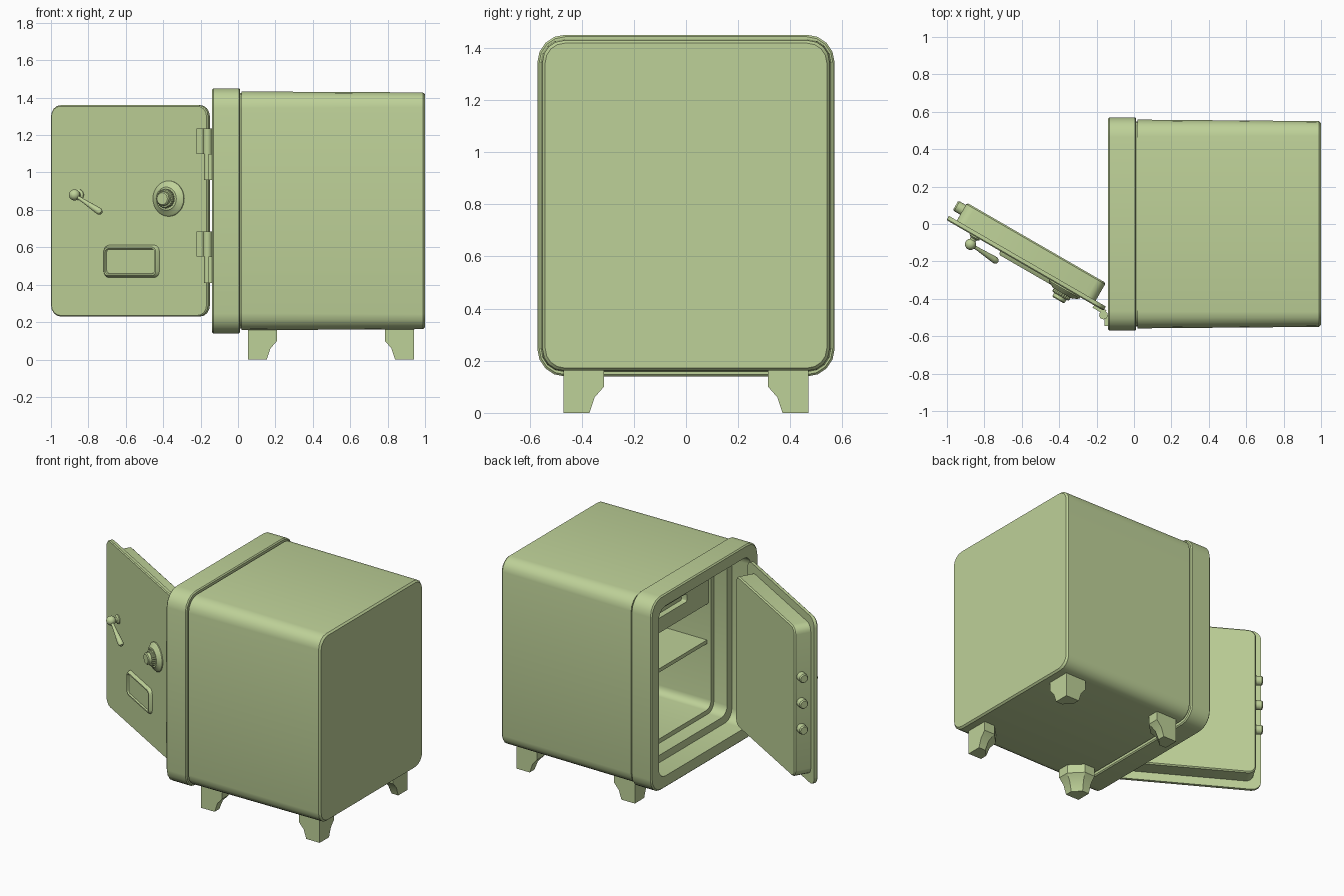
import bpy, bmesh, math
from mathutils import Matrix, Vector

if "Cube" in bpy.data.objects:
    bpy.data.objects.remove(bpy.data.objects["Cube"])

paint = bpy.data.materials.new("sage_green")
paint.diffuse_color = (0.515, 0.638, 0.314, 1)
paint.use_nodes = True
paint.node_tree.nodes["Principled BSDF"].inputs["Base Color"].default_value = paint.diffuse_color

# Door frame of reference: X runs from hinge to free edge, Y points outward
DOOR = Matrix.Translation((-0.163, -0.487, 0)) @ Matrix.Rotation(math.radians(150), 4, 'Z')
ID = Matrix.Identity(4)


def finish(name, bm, angle=32):
    bmesh.ops.recalc_face_normals(bm, faces=bm.faces)
    me = bpy.data.meshes.new(name)
    bm.to_mesh(me)
    bm.free()
    me.materials.append(paint)
    ob = bpy.data.objects.new(name, me)
    bpy.context.collection.objects.link(ob)
    bpy.ops.object.select_all(action='DESELECT')
    ob.select_set(True)
    bpy.context.view_layer.objects.active = ob
    bpy.ops.object.shade_smooth_by_angle(angle=math.radians(angle))
    return ob


def loft(name, rings, mat=ID):
    """Skin a list of equal-length point rings and cap both ends."""
    bm = bmesh.new()
    loops = [[bm.verts.new(mat @ Vector(p)) for p in ring] for ring in rings]
    n = len(loops[0])
    for a, b in zip(loops, loops[1:]):
        for i in range(n):
            j = (i + 1) % n
            bm.faces.new((a[i], a[j], b[j], b[i]))
    bm.faces.new(loops[0])
    bm.faces.new(loops[-1])
    return finish(name, bm)


def rrect(a0, a1, z0, z1, r, seg=4):
    pts = []
    corners = ((a1 - r, z1 - r), (a0 + r, z1 - r), (a0 + r, z0 + r), (a1 - r, z0 + r))
    for k, (ca, cz) in enumerate(corners):
        for i in range(seg + 1):
            t = math.pi / 2 * (k + i / seg)
            pts.append((ca + r * math.cos(t), cz + r * math.sin(t)))
    return pts


def along_x(x, half, z0, z1, r):
    return [(x, a, z) for a, z in rrect(-half, half, z0, z1, r)]


def along_y(y, a0, a1, z0, z1, r):
    return [(a, y, z) for a, z in rrect(a0, a1, z0, z1, r)]


def turned(name, start, direction, profile, mat=ID, sides=24, knurl=1.0):
    """Turn (radius, distance) pairs about a line."""
    rot = Vector(direction).to_track_quat('Z', 'Y').to_matrix()
    rings = []
    for r, h in profile:
        ring = []
        for i in range(sides):
            t = 2 * math.pi * i / sides
            rr = r * (knurl if i % 2 else 1)
            ring.append(Vector(start) + rot @ Vector((rr * math.cos(t), rr * math.sin(t), h)))
        rings.append(ring)
    return loft(name, rings, mat)


def box(name, lo, hi, mat=ID):
    return loft(name, [[(lo[0], lo[1], z), (hi[0], lo[1], z), (hi[0], hi[1], z), (lo[0], hi[1], z)]
                       for z in (lo[2], hi[2])], mat)


# Cabinet: inner chamber, stepped jamb, front frame, groove, outer body
loft("safe_cabinet", [along_x(*s) for s in (
    (0.92, 0.41, 0.30, 1.29, 0.05), (0.10, 0.41, 0.30, 1.29, 0.05),
    (0.10, 0.44, 0.27, 1.32, 0.06), (0.0, 0.44, 0.27, 1.32, 0.06),
    (0.0, 0.49, 0.22, 1.37, 0.07), (-0.14, 0.49, 0.22, 1.37, 0.07),
    (-0.14, 0.562, 0.148, 1.442, 0.10), (-0.132, 0.57, 0.14, 1.45, 0.105),
    (0.005, 0.57, 0.14, 1.45, 0.105), (0.012, 0.563, 0.147, 1.443, 0.10),
    (0.012, 0.548, 0.165, 1.425, 0.085), (0.02, 0.548, 0.165, 1.425, 0.085),
    (0.02, 0.558, 0.157, 1.433, 0.09), (0.988, 0.55, 0.162, 1.428, 0.08),
    (1.0, 0.54, 0.172, 1.418, 0.075))])

# Feet: flared corner blocks, inner corner cut off
for sx in (-1, 1):
    for sy in (-1, 1):
        place = Matrix.Translation((0.497 + sx * 0.443, sy * 0.47, 0)) @ Matrix.Diagonal((-sx, -sy, 1, 1))
        loft("foot", [[(0, 0, z), (w, 0, z), (w, w * 0.5, z), (w * 0.5, w, z), (0, w, z)]
                      for w, z in ((0.10, 0), (0.12, 0.06), (0.155, 0.10), (0.155, 0.17))], place)

# Shelf and drawer with a recessed pull
box("shelf", (0.13, -0.41, 0.725), (0.92, 0.41, 0.75))
loft("drawer", [along_x(*s) for s in (
    (0.92, 0.41, 1.0, 1.29, 0.004), (0.12, 0.41, 1.0, 1.29, 0.004),
    (0.12, 0.18, 1.10, 1.155, 0.01), (0.16, 0.18, 1.10, 1.155, 0.01))])

# Door plate and thick inner slab
loft("door_plate", [along_y(y, 0.012 + i, 0.981 - i, 0.23 + i, 1.36 - i, 0.06 - i)
                    for y, i in ((-0.046, 0), (-0.026, 0), (-0.02, 0.006))], DOOR)
loft("door_slab", [along_y(y, 0.075 + i, 0.932 - i, 0.285 + i, 1.305 - i, 0.05 - i)
                   for y, i in ((-0.04, 0), (-0.147, 0), (-0.155, 0.008))], DOOR)

# Locking bolts
for z in (0.62, 0.795, 0.97):
    turned("lock_bolt", (0.92, -0.112, z), (1, 0, 0),
           ((0.03, 0), (0.03, 0.05), (0.024, 0.058)), DOOR, 16)

# Combination dial
turned("dial_base", (0.25, -0.022, 0.86), (0, 1, 0),
       ((0.095, 0), (0.095, 0.008), (0.085, 0.018), (0.065, 0.026), (0.062, 0.03)), DOOR, 32)
turned("dial_ring", (0.25, 0.0, 0.86), (0, 1, 0),
       ((0.052, 0), (0.052, 0.022), (0.047, 0.028)), DOOR, 48, 0.93)
turned("dial_knob", (0.25, 0.02, 0.86), (0, 1, 0),
       ((0.038, 0), (0.038, 0.026), (0.032, 0.032)), DOOR, 24)

# Handle: mount, ball and tapered lever
hub, tip = Vector((0.805, 0.028, 0.88)), Vector((0.635, 0.036, 0.785))
turned("handle_mount", (0.805, -0.022, 0.88), (0, 1, 0),
       ((0.03, 0), (0.03, 0.008), (0.018, 0.016), (0.016, 0.04)), DOOR, 20)
turned("handle_ball", hub, (0, 1, 0),
       [(0.03 * math.sin(t * math.pi / 10) + 1e-4, -0.03 * math.cos(t * math.pi / 10))
        for t in range(11)], DOOR, 20)
L = (tip - hub).length
turned("handle_lever", hub, tip - hub,
       ((0.009, 0), (0.010, L * 0.3), (0.018, L * 0.85), (0.018, L * 0.94), (0.011, L)), DOOR, 16)

# Blank plaque with raised rim
loft("plaque", [along_y(y, 0.308 + i, 0.652 - i, 0.437 + i, 0.613 - i, 0.034 - i * 0.8)
                for y, i in ((-0.022, 0), (-0.008, 0.006), (0.0, 0.012), (0.0, 0.02),
                             (-0.01, 0.024))], DOOR)

# Hinges: upper knuckle on the door, lower knuckle on the frame
for z in (0.41, 0.96):
    turned("hinge_lower_knuckle", (-0.163, -0.487, z), (0, 0, 1), ((0.018, 0), (0.018, 0.14)), sides=16)
    box("hinge_frame_leaf", (-0.158, -0.545, z), (-0.13, -0.487, z + 0.14))
    turned("hinge_upper_knuckle", (-0.163, -0.487, z + 0.14), (0, 0, 1), ((0.023, 0), (0.023, 0.135)), sides=16)
    box("hinge_door_leaf", (0.0, -0.03, z + 0.14), (0.07, -0.005, z + 0.275), DOOR)
